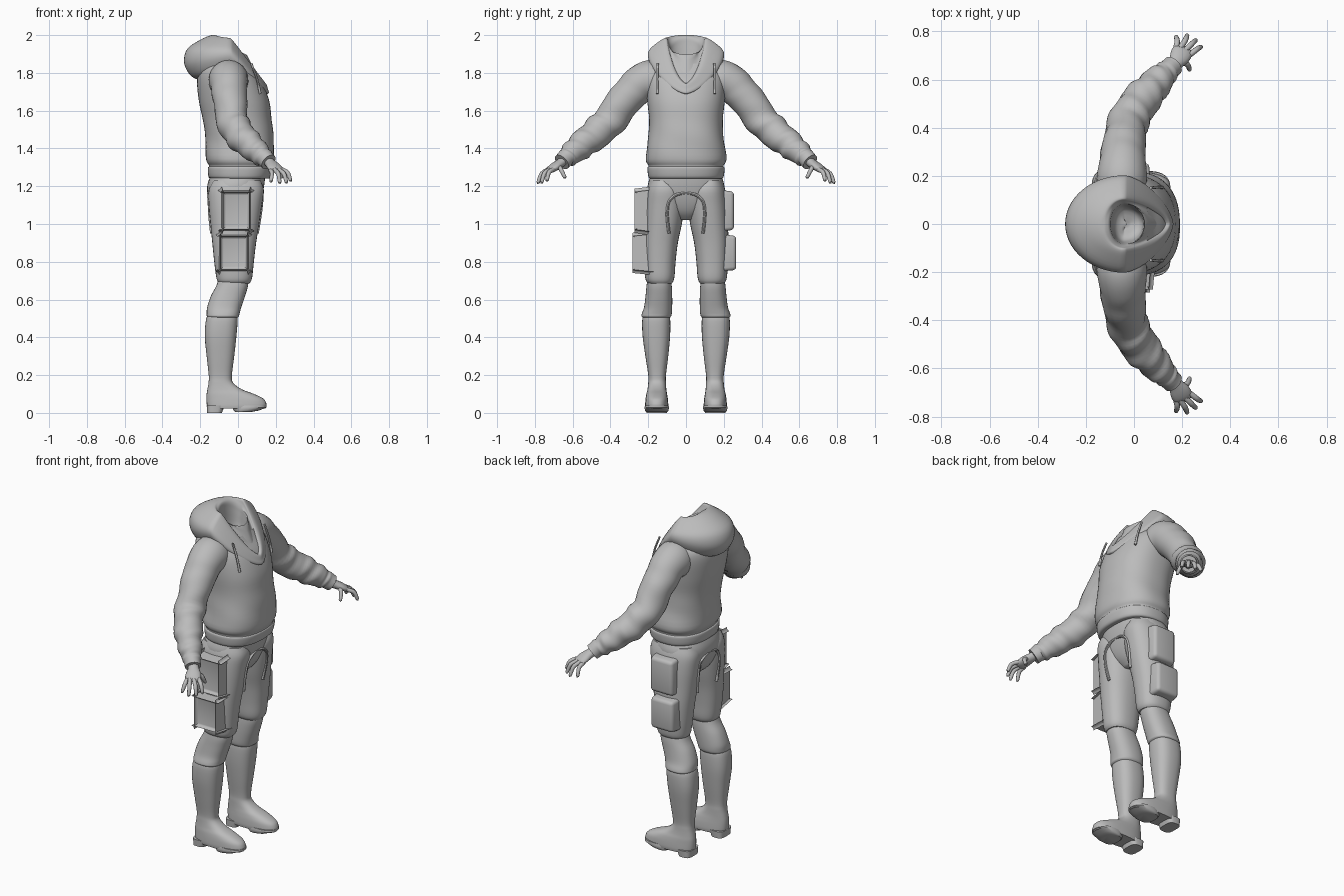
import bpy, bmesh, math
from mathutils import Vector

mat = bpy.data.materials.new("plain_grey")
mat.diffuse_color = (0.5, 0.5, 0.5, 1)


def finish(name, bm, angle=45):
    bmesh.ops.recalc_face_normals(bm, faces=bm.faces)
    me = bpy.data.meshes.new(name)
    bm.to_mesh(me)
    bm.free()
    me.materials.append(mat)
    ob = bpy.data.objects.new(name, me)
    bpy.context.collection.objects.link(ob)
    bpy.ops.object.select_all(action='DESELECT')
    ob.select_set(True)
    bpy.context.view_layer.objects.active = ob
    bpy.ops.object.shade_smooth_by_angle(angle=math.radians(angle))
    return ob


def smooth_rows(rows, n):
    """Catmull-Rom interpolation of rows of numbers."""
    out = []
    for i in range(len(rows) - 1):
        a, b, c, d = (rows[max(0, min(len(rows) - 1, i + k))] for k in (-1, 0, 1, 2))
        for j in range(n):
            t = j / n
            out.append([0.5 * (2 * q + (r - p) * t + (2 * p - 5 * q + 4 * r - s) * t * t
                               + (3 * q - p - 3 * r + s) * t ** 3)
                        for p, q, r, s in zip(a, b, c, d)])
    return out + [list(rows[-1])]


def skin(name, rings, cap_start=True, cap_end=True, angle=45):
    bm = bmesh.new()
    vr = [[bm.verts.new(p) for p in ring] for ring in rings]
    n = len(rings[0])
    for a, b in zip(vr, vr[1:]):
        for i in range(n):
            bm.faces.new((a[i], a[(i + 1) % n], b[(i + 1) % n], b[i]))
    if cap_start:
        bm.faces.new(vr[0])
    if cap_end:
        bm.faces.new(vr[-1])
    return finish(name, bm, angle)


def spow(v, p):
    return math.copysign(abs(v) ** p, v)


def stack(name, rows, side=1, n=32, sub=4, power=0.85, caps=(True, True), fold=None):
    """Horizontal sections: z, x back, x front, y inner, y outer."""
    rings = []
    for z, x0, x1, y0, y1 in smooth_rows(rows, sub):
        ring = []
        for i in range(n):
            t = 2 * math.pi * i / n
            k = 1 + (fold(t, z) if fold else 0)
            ring.append(((x0 + x1) / 2 + k * (x1 - x0) / 2 * spow(math.cos(t), power),
                         side * ((y0 + y1) / 2 + k * (y1 - y0) / 2 * spow(math.sin(t), power)), z))
        rings.append(ring)
    return skin(name, rings, *caps)


def tube(name, rows, side=1, ref=(0.9, -0.45, 0), n=16, sub=4, fold=None):
    """Path sections: x, y, z, radius along ref, radius across."""
    rows = smooth_rows(rows, sub)
    pts = [Vector((r[0], r[1] * side, r[2])) for r in rows]
    ref = Vector((ref[0], ref[1] * side, ref[2]))
    rings = []
    for i, r in enumerate(rows):
        d = (pts[min(i + 1, len(pts) - 1)] - pts[max(i - 1, 0)]).normalized()
        a = (ref - d * ref.dot(d)).normalized()
        b = d.cross(a) * side
        ring = []
        for j in range(n):
            t = 2 * math.pi * j / n
            k = 1 + (fold(t, i / len(rows)) if fold else 0)
            ring.append(pts[i] + a * (k * r[3] * math.cos(t)) + b * (k * r[4] * math.sin(t)))
        rings.append(ring)
    return skin(name, rings)


# Sweater body with gathered hem band
def body_fold(t, z):
    return 0.012 * math.sin(3 * t + 30 * z) * max(0, 1 - abs(z - 1.42) / 0.14)


torso = [(1.24, -.13, .15, .18), (1.247, -.155, .172, .198), (1.295, -.16, .182, .204),
         (1.308, -.153, .177, .198), (1.345, -.17, .19, .214), (1.45, -.172, .19, .2),
         (1.55, -.186, .178, .195), (1.65, -.207, .166, .205), (1.75, -.217, .128, .212),
         (1.81, -.21, .085, .205), (1.85, -.19, .06, .18)]
stack("sweater_body", [(z, a, b, -w, w) for z, a, b, w in torso], n=56,
      caps=(True, False), fold=body_fold)

# Hood lying on the shoulders, folding over into the collar and hollow neck
# front x, front z, back x, back z, side half width, side z
hood = [(.13, 1.68, -.2, 1.76, .165, 1.82), (.16, 1.69, -.25, 1.785, .19, 1.855),
        (.163, 1.70, -.285, 1.85, .202, 1.895), (.158, 1.715, -.27, 1.925, .188, 1.93),
        (.15, 1.74, -.2, 1.975, .135, 1.972), (.135, 1.745, -.14, 2.0, .105, 1.985),
        (.115, 1.755, -.115, 1.998, .095, 1.965), (.05, 1.89, -.1, 1.985, .085, 1.935),
        (.042, 1.87, -.095, 1.94, .08, 1.90), (.03, 1.80, -.08, 1.83, .065, 1.82),
        (-.02, 1.79, -.03, 1.80, .01, 1.795)]
rings = []
for k, (fx, fz, bx, bz, w, sz) in enumerate(smooth_rows(hood, 4)):
    ring = []
    for i in range(56):
        c, s = math.cos(2 * math.pi * i / 56), math.sin(2 * math.pi * i / 56)
        p = 1.3 if c > 0 and k < 28 else 1.0
        ex, ez = (fx, fz) if c > 0 else (bx, bz)
        sx = -.04
        ring.append((sx + (ex - sx) * abs(c) ** p, w * spow(s, p if c > 0 else 1),
                     min(2.0, sz + (ez - sz) * abs(c) ** 1.4)))
    rings.append(ring)
skin("hood", rings, cap_start=False, angle=60)

# Waist and seat of the trousers
stack("trouser_seat", [(1.27, -.14, .145, -.18, .18), (1.2, -.163, .138, -.203, .203),
                       (1.12, -.155, .118, -.185, .185), (1.06, -.13, .09, -.11, .11),
                       (1.02, -.08, .05, -.05, .05)], n=40)


def sleeve_fold(t, u):
    return (0.055 * math.sin(46 * u + 2 * math.sin(t)) + 0.03 * math.sin(75 * u + 2 * t)) \
        * min(1, max(0, (u - .2) * 4)) * (1 if u < .88 else .2)


for side, label in ((1, "left"), (-1, "right")):
    # Sleeve with creases and a narrow cuff
    tube(label + "_sleeve", [(-.05, .13, 1.755, .10, .10), (-.05, .19, 1.76, .105, .108),
                             (-.047, .25, 1.735, .098, .098), (-.042, .325, 1.655, .09, .092),
                             (-.025, .42, 1.53, .083, .087), (.02, .5, 1.46, .08, .08),
                             (.07, .56, 1.412, .07, .072), (.115, .61, 1.37, .058, .06),
                             (.14, .635, 1.35, .047, .049), (.162, .658, 1.328, .044, .046)],
         side, n=24, sub=7, fold=sleeve_fold)
    # Hand
    tube(label + "_palm", [(.15, .645, 1.34, .03, .025), (.17, .665, 1.322, .03, .024),
                           (.19, .695, 1.303, .042, .022), (.202, .718, 1.288, .042, .018),
                           (.206, .73, 1.28, .034, .01)], side)
    fingers = [((.172, .722, 1.287), (.175, .78, 1.225)), ((.192, .73, 1.288), (.222, .785, 1.218)),
               ((.213, .722, 1.288), (.258, .765, 1.22)), ((.232, .703, 1.288), (.28, .737, 1.23)),
               ((.2, .672, 1.305), (.232, .64, 1.245))]
    for k, (a, b) in enumerate(fingers):
        m = [(p + q) / 2 for p, q in zip(a, b)]
        e = [p + (q - p) * .96 for p, q in zip(a, b)]
        tube(f"{label}_finger_{k + 1}", [(*a, .012, .012), (m[0] + .006, m[1] + .006, m[2] + .013, .0115, .0115),
                                         (*e, .009, .009), (*b, .003, .003)], side, n=10)
    # Drawstring
    tube(label + "_drawstring", [(.07, .15, 1.85, .006, .006), (.1, .153, 1.77, .006, .006),
                                 (.118, .152, 1.69, .007, .007)], side, ref=(0, 1, 0), n=8)
    # Trouser leg, ending below the thigh
    stack(label + "_trouser_leg", [(1.23, -.13, .12, .05, .19), (1.18, -.155, .137, .015, .208),
                                   (1.1, -.155, .127, .008, .218), (1.0, -.146, .112, .022, .222),
                                   (.9, -.136, .096, .043, .225), (.8, -.126, .084, .055, .222),
                                   (.73, -.117, .077, .06, .218), (.7, -.11, .07, .066, .212),
                                   (.685, -.1, .06, .075, .2)], side)
    # Knee padding
    stack(label + "_knee", [(.75, -.095, .055, .085, .195), (.68, -.112, .054, .076, .208),
                            (.62, -.143, .038, .073, .214), (.56, -.163, .018, .073, .222),
                            (.525, -.166, .008, .075, .234), (.51, -.164, .004, .08, .235),
                            (.5, -.15, -.01, .09, .22)], side)
    # Boot shaft and foot
    stack(label + "_boot", [(.53, -.15, -.015, .095, .215), (.5, -.168, -.002, .084, .231),
                            (.41, -.176, -.008, .084, .23), (.3, -.166, -.02, .094, .215),
                            (.2, -.155, -.032, .106, .2), (.16, -.156, -.026, .106, .2),
                            (.125, -.162, .02, .104, .204), (.1, -.166, .085, .1, .21),
                            (.075, -.167, .135, .096, .214), (.05, -.166, .15, .094, .216),
                            (.035, -.164, .15, .094, .216), (.022, -.16, .145, .096, .214)],
          side, power=.8)
    # Heel block and front sole
    stack(label + "_heel", [(0, -.163, -.085, .1, .21), (.04, -.166, -.07, .097, .213)], side, sub=1, power=.6)
    stack(label + "_sole", [(.005, -.015, .07, .1, .21), (.012, -.022, .11, .093, .217),
                            (.028, -.03, .15, .09, .22), (.04, -.03, .151, .093, .217)], side, sub=1)
    # Thigh pockets
    for part, cx, cz, hz, outer in (("upper", -.01, 1.07, .112, .254), ("lower", -.022, .847, .1, .266)):
        bm = bmesh.new()
        bmesh.ops.create_cube(bm, size=1)
        for v in bm.verts:
            shrink = .9 if v.co.y > 0 else 1
            v.co = (cx + v.co.x * .16 * shrink, .17 + (v.co.y + .5) * (outer - .17), cz + v.co.z * 2 * hz * shrink)
            v.co.y *= side
        bmesh.ops.bevel(bm, geom=bm.edges[:], offset=.018, segments=3, affect='EDGES', profile=.5)
        finish(f"{label}_{part}_pocket", bm)
    # Raised arch seams around the crotch, front and back
    for part, xs in (("front", (.124, .128, .126, .118, .102)), ("back", (-.155, -.157, -.153, -.15, -.14))):
        yz = ((0, 1.165), (.05, 1.155), (.09, 1.12), (.1, 1.05), (.09, .95))
        tube(f"{label}_{part}_arch_seam", [(x, y, z, .008, .008) for x, (y, z) in zip(xs, yz)],
             side, ref=(1, 0, 0), n=8)
